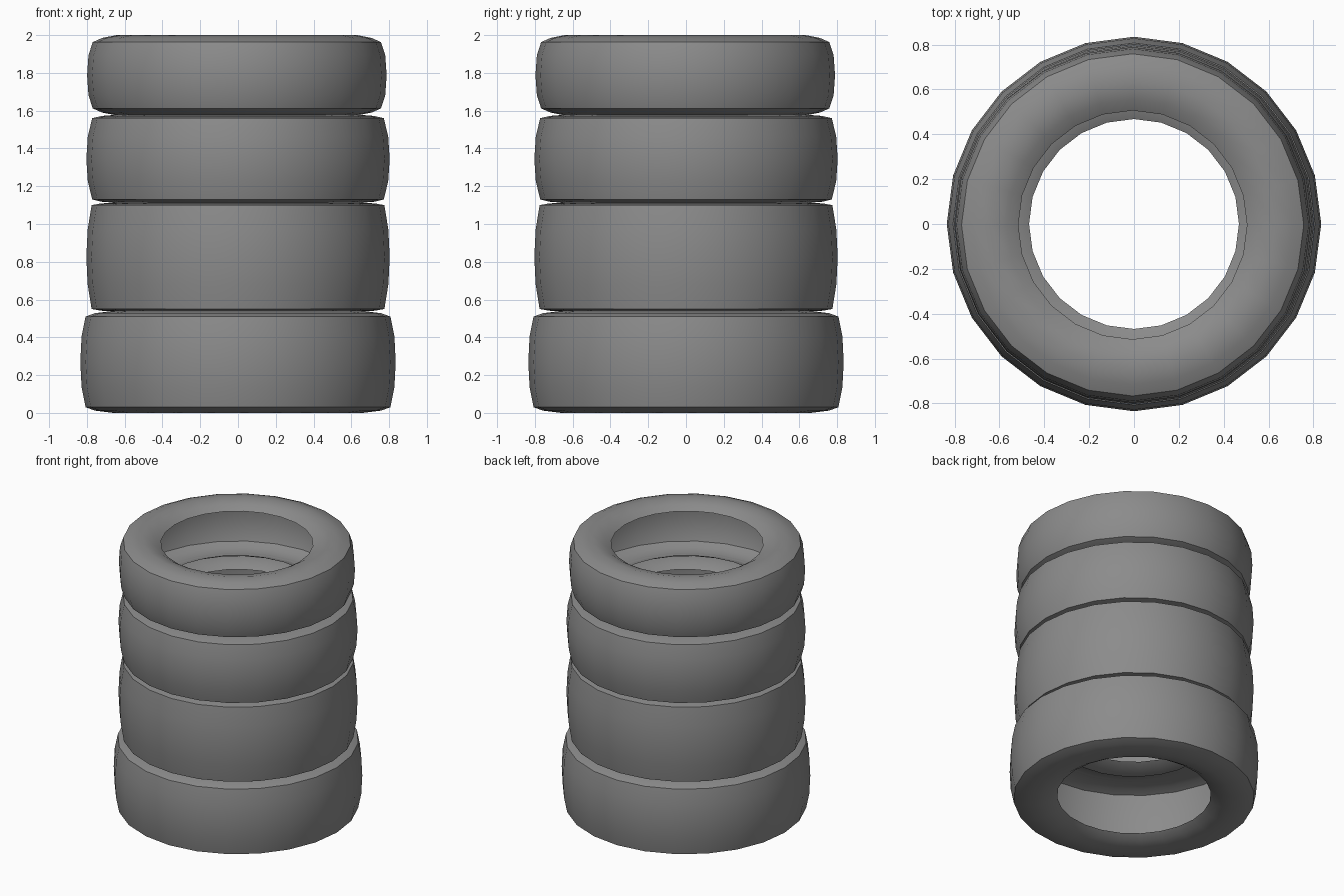
import bpy, bmesh, math

if "Cube" in bpy.data.objects:
    bpy.data.objects.remove(bpy.data.objects["Cube"])

SIDES = 24

# Dark grey rubber
rubber = bpy.data.materials.new("rubber")
rubber.diffuse_color = (0.26, 0.26, 0.26, 1)
rubber.use_nodes = True
rubber.node_tree.nodes["Principled BSDF"].inputs["Base Color"].default_value = rubber.diffuse_color


def tire(name, z0, z1, r_tread, r_shoulder, r_rim, shoulder, dip, offset=(0, 0)):
    """Hollow tire: an open C-shaped profile revolved around z."""
    half = (z1 - z0) / 2
    mid = (z0 + z1) / 2
    r_top = (r_rim + r_shoulder) / 2
    # Upper half of the profile, from bead to tread centre: (radius, height)
    upper = [
        (r_rim, half - dip),
        (r_rim + 0.05, half - dip * 0.4),
        (r_top, half),
        (r_shoulder - 0.05, half - shoulder * 0.4),
        (r_shoulder, half - shoulder),
        (r_shoulder + (r_tread - r_shoulder) * 0.75, half * 0.5),
    ]
    profile = upper + [(r_tread, 0)] + [(r, -h) for r, h in reversed(upper)]

    bm = bmesh.new()
    rings = []
    for r, h in profile:
        ring = []
        for i in range(SIDES):
            a = 2 * math.pi * i / SIDES
            ring.append(bm.verts.new((r * math.cos(a), r * math.sin(a), h)))
        rings.append(ring)
    for a, b in zip(rings, rings[1:]):
        for i in range(SIDES):
            j = (i + 1) % SIDES
            bm.faces.new((b[i], b[j], a[j], a[i]))
    mesh = bpy.data.meshes.new(name)
    bm.to_mesh(mesh)
    bm.free()
    mesh.materials.append(rubber)
    obj = bpy.data.objects.new(name, mesh)
    obj.location = (offset[0], offset[1], mid)
    bpy.context.collection.objects.link(obj)
    bpy.ops.object.select_all(action='DESELECT')
    obj.select_set(True)
    bpy.context.view_layer.objects.active = obj
    bpy.ops.object.shade_smooth_by_angle(angle=math.radians(40))
    return obj


# Stack from the ground up
tire("bottom_tire", 0.0, 0.54, 0.835, 0.807, 0.515, 0.03, 0.05)
tire("lower_middle_tire", 0.535, 1.115, 0.803, 0.775, 0.468, 0.015, 0.04)
tire("upper_middle_tire", 1.11, 1.58, 0.803, 0.772, 0.468, 0.02, 0.04)
tire("top_tire", 1.575, 2.0, 0.793, 0.763, 0.51, 0.037, 0.05, (-0.006, -0.004))
